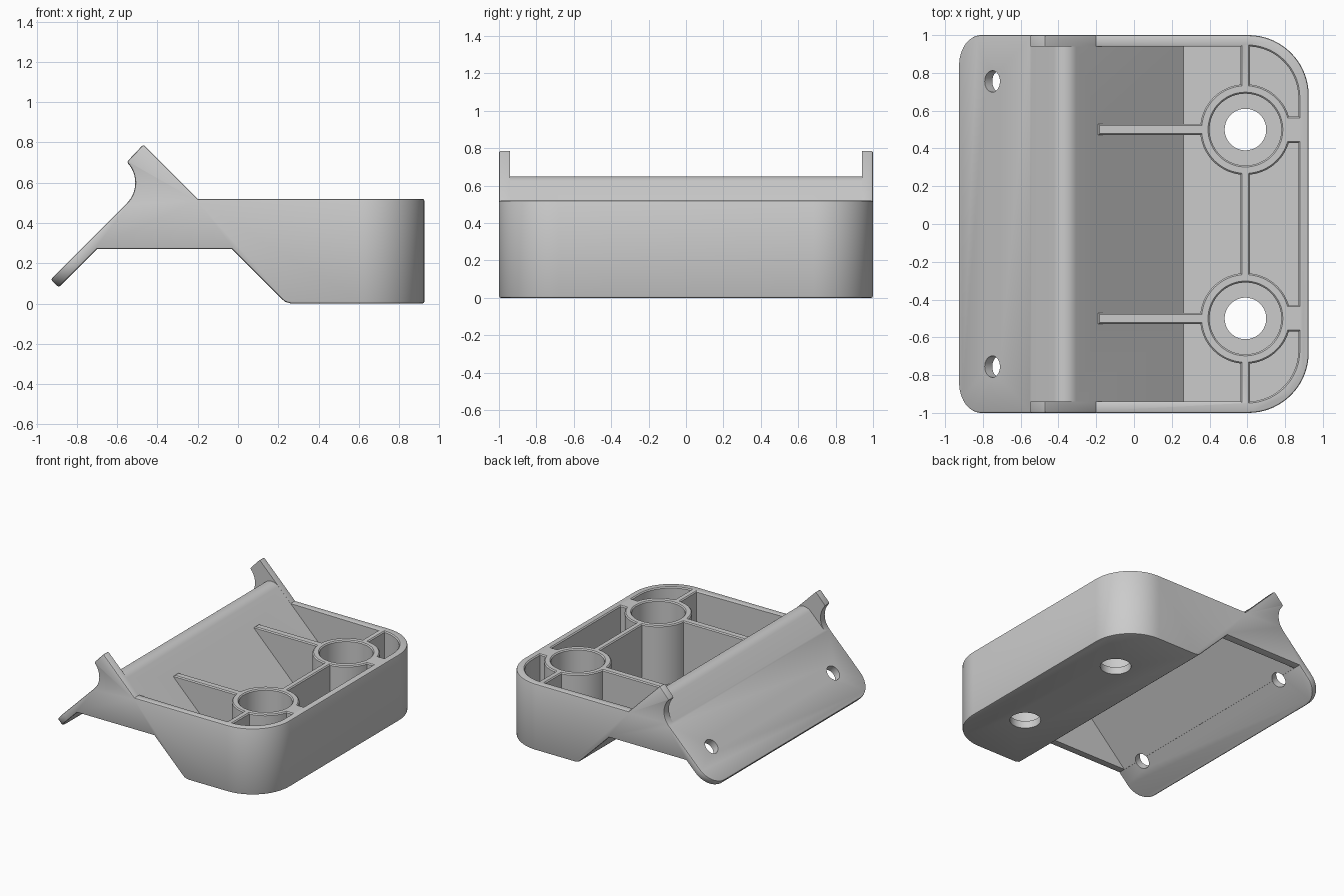
import bpy, bmesh, math
from mathutils import Vector, Matrix

if "Cube" in bpy.data.objects:
    bpy.data.objects.remove(bpy.data.objects["Cube"], do_unlink=True)

WALL = 0.06
RIM = 0.52
FLOOR = 0.057


def make(name, bm):
    bmesh.ops.recalc_face_normals(bm, faces=bm.faces)
    mesh = bpy.data.meshes.new(name)
    bm.to_mesh(mesh)
    bm.free()
    obj = bpy.data.objects.new(name, mesh)
    bpy.context.collection.objects.link(obj)
    return obj


def prism(profile, half_width):
    """Extrude an x-z outline along y."""
    bm = bmesh.new()
    face = bm.faces.new([bm.verts.new((x, -half_width, z)) for x, z in profile])
    moved = bmesh.ops.extrude_face_region(bm, geom=[face])["geom"]
    bmesh.ops.translate(bm, vec=(0, 2 * half_width, 0),
                        verts=[v for v in moved if isinstance(v, bmesh.types.BMVert)])
    bmesh.ops.recalc_face_normals(bm, faces=bm.faces)
    return bm


def round_edges(bm, test, radius, segments):
    edges = [e for e in bm.edges if test(e)]
    bmesh.ops.bevel(bm, geom=edges, offset=radius, offset_type='OFFSET',
                    segments=segments, profile=0.5, affect='EDGES', clamp_overlap=False)


def box(name, x0, x1, y0, y1):
    bm = bmesh.new()
    size = Matrix.Diagonal((x1 - x0, y1 - y0, 1.2, 1))
    place = Matrix.Translation(((x0 + x1) / 2, (y0 + y1) / 2, 0.5))
    bmesh.ops.create_cube(bm, size=1, matrix=place @ size)
    return make(name, bm)


def cylinder(name, radius, length, matrix, sides=64):
    bm = bmesh.new()
    bmesh.ops.create_cone(bm, cap_ends=True, segments=sides, radius1=radius,
                          radius2=radius, depth=length, matrix=matrix)
    return make(name, bm)


def subtract(target, cutter):
    cutter.hide_render = True
    mod = target.modifiers.new("cut", 'BOOLEAN')
    mod.operation = 'DIFFERENCE'
    mod.solver = 'EXACT'
    mod.object = cutter
    bpy.context.view_layer.objects.active = target
    bpy.ops.object.modifier_apply(modifier=mod.name)
    bpy.data.objects.remove(cutter, do_unlink=True)


def arc(cx, cz, r, start, end, steps):
    angles = [math.radians(start + (end - start) * i / steps) for i in range(steps + 1)]
    return [(cx + r * math.cos(a), cz + r * math.sin(a)) for a in angles]


def along(e, axis):
    d = (e.verts[1].co - e.verts[0].co).normalized()
    return abs(d.dot(axis)) > 0.999


def mid(e):
    return (e.verts[0].co + e.verts[1].co) / 2


Z = Vector((0, 0, 1))
SLOPE = Vector((1, 0, -1)).normalized()

# Solid body from its side outline, with cradle ears and rounded corners
outline = [(-0.89, 0.08), (-0.93, 0.12)]
outline += arc(-0.655, 0.6, 0.145, -45, 45, 14)
outline += [(-0.47, 0.79), (-0.2, RIM), (0.925, RIM), (0.925, 0), (0.265, 0),
            (0.235, 0.008), (0.215, 0.025), (-0.03, 0.27), (-0.7, 0.27)]
bm = prism(outline, 1)
round_edges(bm, lambda e: along(e, Z) and mid(e).x > 0.9, 0.32, 18)
round_edges(bm, lambda e: along(e, SLOPE) and mid(e).x < -0.9, 0.16, 12)
round_edges(bm, lambda e: e.is_convex and e.calc_face_angle(0) > math.radians(50), 0.01, 2)
body = make("mounting_bracket", bm)

# Upper pocket, kept clear of the folded plate and the floor
pocket_outline = [(-0.7, 0.9), (-0.7, 0.351)]
pocket_outline += arc(-0.366, 0.565, 0.085, 135, 45, 10)
pocket_outline += [(0.262, FLOOR), (0.87, FLOOR), (0.87, 0.9)]
bm = prism(pocket_outline, 1 - WALL)
round_edges(bm, lambda e: along(e, Z) and mid(e).x > 0.8, 0.27, 18)
pocket = make("pocket_cutter", bm)

# Bosses and ribs left standing in the pocket
BOSS_X, BOSS_Y = 0.59, 0.5
subtract(pocket, box("cross_rib", 0.565, 0.615, -0.97, 0.97))
for y in (-BOSS_Y, BOSS_Y):
    place = Matrix.Translation((BOSS_X, y, 0.5))
    subtract(pocket, cylinder("boss", 0.24, 1.2, place))
    subtract(pocket, box("long_rib", -0.19, 0.4, y - 0.03, y + 0.03))
    subtract(pocket, box("boss_bridge", 0.78, 0.9, y - 0.07, y + 0.07))
subtract(body, pocket)

# Open space under the fold
under = [(-0.769, 0.2), (-0.365, 0.604), (0.039, 0.2)]
subtract(body, make("underside_cutter", prism(under, 1 - WALL)))

# Stepped bolt holes and angled plate holes
tilt = Matrix.Rotation(math.radians(-45), 4, 'Y')
for side in (-1, 1):
    place = Matrix.Translation((BOSS_X, side * BOSS_Y, FLOOR + 0.5))
    subtract(body, cylinder("counterbore", 0.19, 1, place))
    place = Matrix.Translation((BOSS_X, side * BOSS_Y, 0))
    subtract(body, cylinder("bolt_hole", 0.11, 0.4, place))
    place = Matrix.Translation((-0.75, side * 0.755, 0.3)) @ tilt
    subtract(body, cylinder("plate_hole", 0.057, 0.3, place, 32))

# Soften the inner rim edges
bm = bmesh.new()
bm.from_mesh(body.data)
bmesh.ops.remove_doubles(bm, verts=bm.verts, dist=0.00002)
round_edges(bm, lambda e: all(abs(v.co.z - RIM) < 0.0005 for v in e.verts)
            and len(e.link_faces) == 2 and e.is_convex
            and e.calc_face_angle(0) > math.radians(70), 0.008, 1)
bm.to_mesh(body.data)
bm.free()

bpy.ops.object.select_all(action='DESELECT')
body.select_set(True)
bpy.context.view_layer.objects.active = body
bpy.ops.object.shade_smooth_by_angle(angle=math.radians(30))
